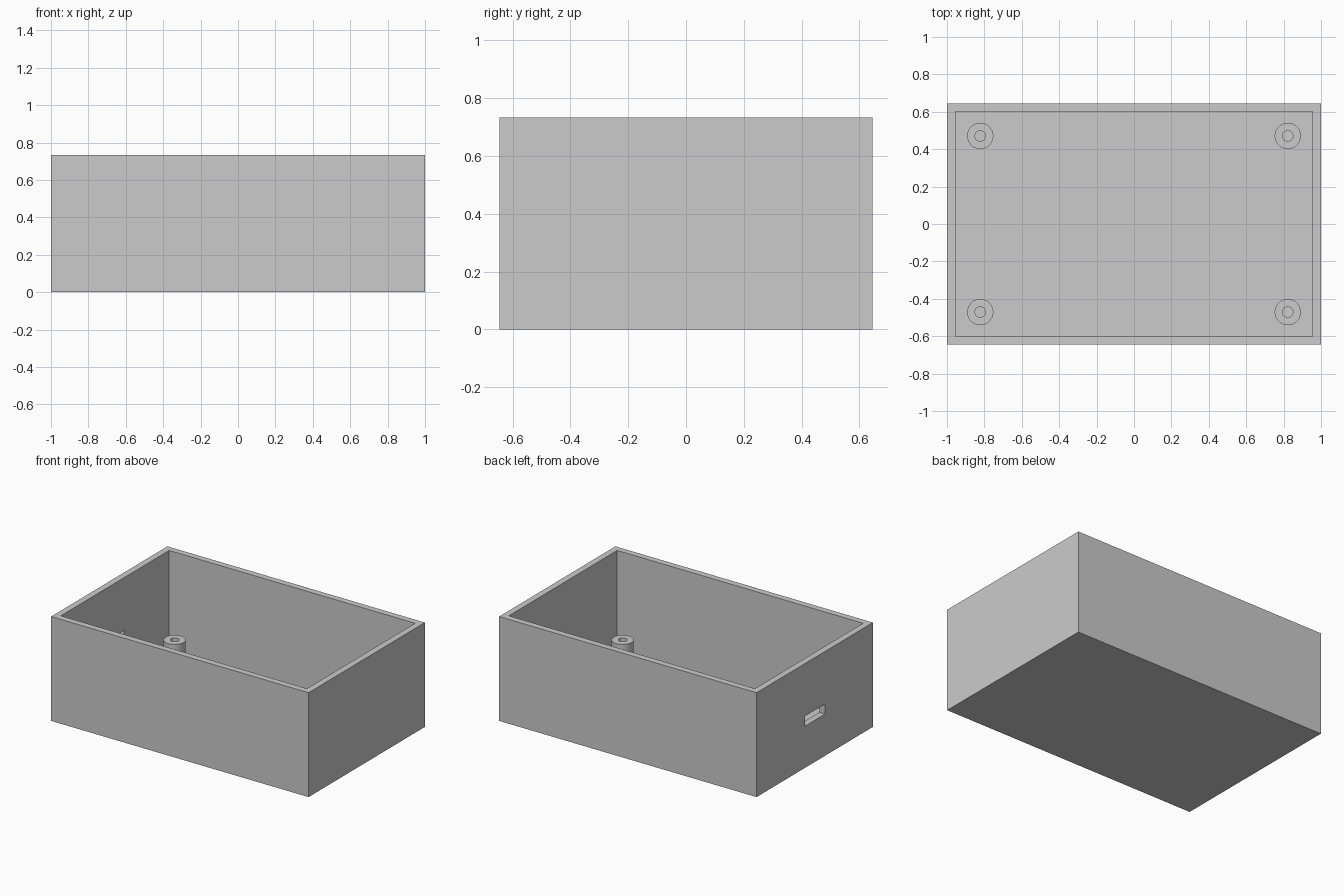
import bpy
import math

default = bpy.data.objects.get("Cube")
if default:
    bpy.data.objects.remove(default, do_unlink=True)

LENGTH, WIDTH, HEIGHT = 2.0, 1.29, 0.733
WALL = 0.0445
BOSS_X, BOSS_Y, BOSS_TOP = 0.822, 0.471, 0.191
BOSS_R, HOLE_R = 0.07, 0.028

# Single plain grey
grey = bpy.data.materials.new("light grey plastic")
grey.use_nodes = True
colour = (0.6, 0.6, 0.6, 1)
grey.diffuse_color = colour
grey.node_tree.nodes["Principled BSDF"].inputs["Base Color"].default_value = colour


def box(name, size, centre):
    bpy.ops.mesh.primitive_cube_add(size=1, location=centre)
    ob = bpy.context.object
    ob.name = name
    ob.scale = size
    bpy.ops.object.transform_apply(location=True, rotation=False, scale=True)
    ob.data.materials.append(grey)
    return ob


def cylinder(name, radius, z0, z1, x, y):
    bpy.ops.mesh.primitive_cylinder_add(
        vertices=48, radius=radius, depth=z1 - z0, location=(x, y, (z0 + z1) / 2))
    ob = bpy.context.object
    ob.name = name
    ob.data.materials.append(grey)
    return ob


def cut(target, cutter):
    cutter.hide_render = True
    mod = target.modifiers.new("cut", 'BOOLEAN')
    mod.operation = 'DIFFERENCE'
    mod.solver = 'EXACT'
    mod.object = cutter
    bpy.context.view_layer.objects.active = target
    bpy.ops.object.modifier_apply(modifier=mod.name)
    bpy.data.objects.remove(cutter, do_unlink=True)


# Open tray: solid block with its cavity hollowed out
tray = box("enclosure_tray", (LENGTH, WIDTH, HEIGHT), (0, 0, HEIGHT / 2))
cut(tray, box("cavity_cutter", (LENGTH - 2 * WALL, WIDTH - 2 * WALL, HEIGHT),
              (0, 0, WALL + HEIGHT / 2)))

# Cable slot through the -x end wall
cut(tray, box("slot_cutter", (3 * WALL, 0.222, 0.07), (-LENGTH / 2 + WALL / 2, -0.003, 0.328)))

# Screw bosses in the four corners, each with a pilot hole down to the floor
for sx, side in ((-1, "right"), (1, "left")):
    for sy, end in ((-1, "front"), (1, "back")):
        x, y = sx * BOSS_X, sy * BOSS_Y
        boss = cylinder(f"screw_boss_{end}_{side}", BOSS_R, WALL, BOSS_TOP, x, y)
        cut(boss, cylinder("hole_cutter", HOLE_R, WALL - 0.05, BOSS_TOP + 0.05, x, y))
        bpy.ops.object.select_all(action='DESELECT')
        boss.select_set(True)
        bpy.context.view_layer.objects.active = boss
        bpy.ops.object.shade_smooth_by_angle(angle=math.radians(30))
